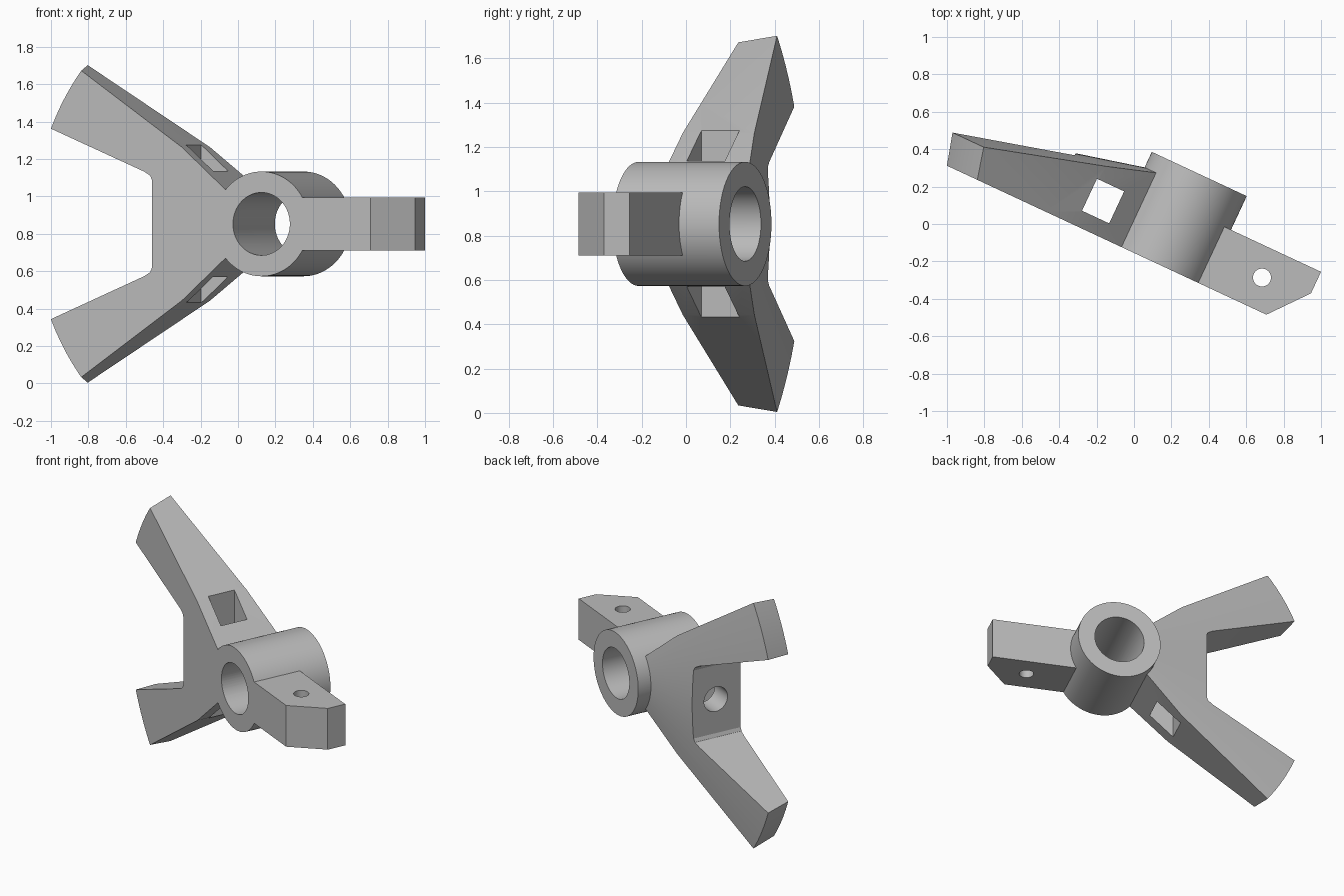
import bpy, bmesh, math
from mathutils import Matrix, Vector

cube = bpy.data.objects.get("Cube")
if cube:
    bpy.data.objects.remove(cube)

grey = bpy.data.materials.new("plain_grey")
grey.use_nodes = True
tone = (0.5, 0.5, 0.5, 1)
grey.diffuse_color = tone
grey.node_tree.nodes["Principled BSDF"].inputs["Base Color"].default_value = tone


def finish(name, bm):
    bmesh.ops.recalc_face_normals(bm, faces=bm.faces)
    mesh = bpy.data.meshes.new(name)
    bm.to_mesh(mesh)
    bm.free()
    mesh.materials.append(grey)
    ob = bpy.data.objects.new(name, mesh)
    bpy.context.collection.objects.link(ob)
    return ob


def prism(name, points, depth):
    """Extrude a closed outline of 3D points along a vector."""
    bm = bmesh.new()
    face = bm.faces.new([bm.verts.new(p) for p in points])
    out = bmesh.ops.extrude_face_region(bm, geom=[face])
    moved = [g for g in out["geom"] if isinstance(g, bmesh.types.BMVert)]
    bmesh.ops.translate(bm, verts=moved, vec=Vector(depth))
    return finish(name, bm)


def rod(name, radius, start, end, sides=64):
    """Cylinder between two points."""
    a, b = Vector(start), Vector(end)
    turn = (b - a).to_track_quat('Z', 'Y').to_matrix().to_4x4()
    bm = bmesh.new()
    bmesh.ops.create_cone(bm, cap_ends=True, segments=sides, radius1=radius, radius2=radius,
                          depth=(b - a).length, matrix=Matrix.Translation((a + b) / 2) @ turn)
    return finish(name, bm)


def lathe(name, profile, steps=128):
    """Spin a (radius, y) profile about the y axis."""
    bm = bmesh.new()
    verts = [bm.verts.new((r, y, 0)) for r, y in profile]
    edges = [bm.edges.new(pair) for pair in zip(verts, verts[1:])]
    bmesh.ops.spin(bm, geom=verts + edges, cent=(0, 0, 0), axis=(0, 1, 0),
                   angle=math.tau, steps=steps, use_duplicate=False)
    bmesh.ops.remove_doubles(bm, verts=bm.verts, dist=0.0001)
    return finish(name, bm)


def combine(target, other, operation):
    mod = target.modifiers.new(operation.lower(), 'BOOLEAN')
    mod.operation, mod.solver, mod.object = operation, 'EXACT', other
    bpy.ops.object.select_all(action='DESELECT')
    bpy.context.view_layer.objects.active = target
    target.select_set(True)
    bpy.ops.object.modifier_apply(modifier=mod.name)
    bpy.data.objects.remove(other)


# Forked wings: flat outline trimmed by a shallow cone with a flared rim
upper = [(-0.05, 0.04), (-0.469, 0.41), (-1.5, 1.121), (-1.5, 0.617),
         (-0.69, 0.279), (-0.656, 0.258), (-0.646, 0.235)]
outline = upper + [(x, -z) for x, z in reversed(upper)]
bracket = prism("hub_bracket", [(x, 0, z) for x, z in outline], (0, 0.6, 0))
cone = lathe("wing_envelope", [(0, 0), (1.342, 0), (1.394, 0.173), (0, 0.505)])
combine(bracket, cone, 'INTERSECT')

# Hub barrel and the chamfered arm
combine(bracket, rod("hub_barrel", 0.28, (0, 0, 0), (0, 0.53, 0), 96), 'UNION')
arm = [(0.2, 0), (0.643, 0), (0.811, 0.204), (0.811, 0.331), (0.2, 0.331)]
combine(bracket, prism("arm", [(x, y, -0.1425) for x, y in arm], (0, 0, 0.285)), 'UNION')

# Bore, arm hole, square slot and web bolt hole
combine(bracket, rod("bore", 0.168, (0, -0.1, 0), (0, 0.7, 0)), 'DIFFERENCE')
combine(bracket, rod("arm_hole", 0.048, (0.538, 0.17, -0.5), (0.538, 0.17, 0.5), 32), 'DIFFERENCE')
slot = [(-0.485, 0.087), (-0.325, 0.087), (-0.325, 0.276), (-0.485, 0.276)]
combine(bracket, prism("slot", [(x, y, -1) for x, y in slot], (0, 0, 2)), 'DIFFERENCE')
combine(bracket, rod("bolt_hole", 0.085, (-0.8, 0.18, 0), (-0.4, 0.18, 0), 48), 'DIFFERENCE')

# Place the part and shade it
bracket.location = (0.125, -0.213, 0.853)
bracket.rotation_euler.z = math.radians(-25)
bpy.ops.object.select_all(action='DESELECT')
bracket.select_set(True)
bpy.context.view_layer.objects.active = bracket
bpy.ops.object.shade_smooth_by_angle(angle=math.radians(20))
